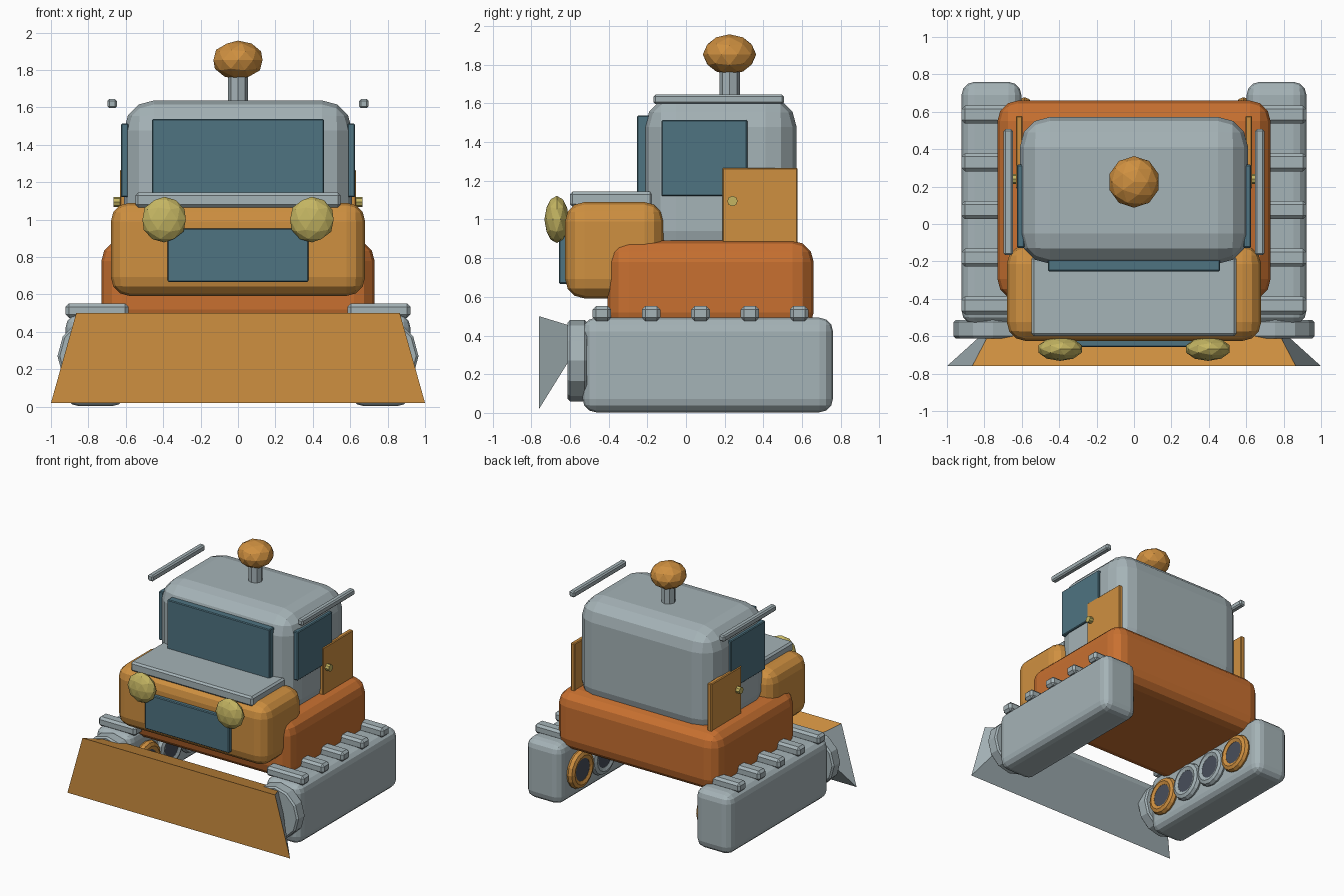
import bpy, bmesh
from math import radians
from mathutils import Matrix

cube = bpy.data.objects.get("Cube")
if cube:
    bpy.data.objects.remove(cube, do_unlink=True)


def material(name, rgb):
    """Flat colour from display values, stored as linear."""
    lin = [((c / 255 + 0.055) / 1.055) ** 2.4 for c in rgb] + [1]
    m = bpy.data.materials.new(name)
    m.use_nodes = True
    m.diffuse_color = lin
    m.node_tree.nodes["Principled BSDF"].inputs["Base Color"].default_value = lin
    return m


GREY = material("light grey", (165, 179, 183))
AMBER = material("amber", (207, 144, 64))
ORANGE = material("burnt orange", (200, 112, 48))
GLASS = material("blue glass", (78, 115, 129))
LAMP = material("lamp yellow", (196, 181, 98))
DARK = material("dark hub", (72, 78, 90))


def finish(name, bm, *mats):
    me = bpy.data.meshes.new(name)
    bmesh.ops.recalc_face_normals(bm, faces=bm.faces)
    bm.to_mesh(me)
    bm.free()
    for m in mats:
        me.materials.append(m)
    ob = bpy.data.objects.new(name, me)
    bpy.context.collection.objects.link(ob)


def box(name, x, y, z, mat, bevel=0.006, segments=1):
    """Rounded box from (min, max) ranges."""
    bm = bmesh.new()
    bmesh.ops.create_cube(bm, size=1)
    for v in bm.verts:
        v.co = [r[0] + (c + 0.5) * (r[1] - r[0]) for c, r in zip(v.co, (x, y, z))]
    bmesh.ops.bevel(bm, geom=bm.edges[:], offset=bevel, segments=segments,
                    profile=0.5, affect='EDGES')
    finish(name, bm, mat)


def cylinder(name, centre, radius, depth, axis, sides, mat, bevel=0):
    bm = bmesh.new()
    bmesh.ops.create_cone(bm, cap_ends=True, segments=sides, radius1=radius,
                          radius2=radius, depth=depth)
    if bevel:
        rims = [e for e in bm.edges if abs(e.verts[0].co.z - e.verts[1].co.z) < 1e-4]
        bmesh.ops.bevel(bm, geom=rims, offset=bevel, segments=1, affect='EDGES')
    turn = {'X': Matrix.Rotation(radians(90), 4, 'Y'),
            'Y': Matrix.Rotation(radians(90), 4, 'X'), 'Z': Matrix()}[axis]
    bm.transform(Matrix.Translation(centre) @ turn)
    finish(name, bm, mat)


def ball(name, centre, radii, mat):
    bm = bmesh.new()
    bmesh.ops.create_icosphere(bm, subdivisions=2, radius=1)
    bm.transform(Matrix.Translation(centre) @ Matrix.Diagonal((*radii, 1)))
    finish(name, bm, mat)


def both(s, a, b):
    """Mirrored x range for side s."""
    return sorted((s * a, s * b))


# Main body, hood and cab
box("body", (-0.73, 0.73), (-0.405, 0.66), (0.41, 0.89), ORANGE, 0.11, 3)
box("hood", (-0.68, 0.68), (-0.625, -0.115), (0.592, 1.09), AMBER, 0.1, 3)
box("hood_panel", (-0.548, 0.548), (-0.6, -0.172), (1.066, 1.144), GREY, 0.014)
box("grille", (-0.378, 0.378), (-0.657, -0.6), (0.667, 0.952), GLASS)
box("cab", (-0.61, 0.61), (-0.212, 0.572), (0.78, 1.637), GREY, 0.16, 3)
box("windshield", (-0.46, 0.46), (-0.253, -0.19), (1.1, 1.538), GLASS)

# Beacon on the roof
cylinder("beacon_post", (0, 0.225, 1.69), 0.053, 0.18, 'Z', 8, GREY)
ball("beacon", (0, 0.225, 1.853), (0.138, 0.138, 0.104), AMBER)

# Blade: tapered wedge, amber in front and on top, grey behind
bm = bmesh.new()
corners = [(1, -0.76, 0.02), (0.865, -0.76, 0.5), (0.745, -0.53, 0.43), (0.745, -0.53, 0.39)]
ends = [[bm.verts.new((s * x, y, z)) for x, y, z in corners] for s in (-1, 1)]
for end in ends:
    bm.faces.new(end)
for i in range(4):
    j = (i + 1) % 4
    bm.faces.new((ends[0][i], ends[0][j], ends[1][j], ends[1][i]))
bmesh.ops.recalc_face_normals(bm, faces=bm.faces)
for f in bm.faces:
    n = f.normal
    front_or_top = abs(n.x) < 0.1 and (n.y < -0.9 or n.z > 0.5)
    f.material_index = 0 if front_or_top else 1
finish("blade", bm, AMBER, GREY)

for s, side in ((1, "left"), (-1, "right")):
    # Tracks with cleats and front drum
    box(side + "_track", both(s, 0.602, 0.922), (-0.535, 0.76), (0.003, 0.492), GREY, 0.07, 3)
    for i in range(5):
        y = -0.435 + 0.255 * i
        box(f"{side}_cleat_{i + 1}", both(s, 0.585, 0.922), (y - 0.048, y + 0.048),
            (0.475, 0.552), GREY, 0.018)
    cylinder(side + "_drum", (s * 0.755, -0.562, 0.27), 0.21, 0.1, 'Y', 12, GREY, 0.012)

    # Road wheels on the inner face of the track
    for i in range(4):
        centre = (s * 0.585, -0.336 + 0.287 * i, 0.235)
        bpy.ops.mesh.primitive_torus_add(
            major_segments=16, minor_segments=8, major_radius=0.116, minor_radius=0.037,
            location=centre, rotation=(0, radians(90), 0))
        tyre = bpy.context.object
        tyre.name = f"{side}_wheel_ring_{i + 1}"
        tyre.data.materials.append(AMBER if i in (0, 3) else GREY)
        cylinder(f"{side}_wheel_hub_{i + 1}", centre, 0.1, 0.05, 'X', 16, DARK)

    # Cab side fittings
    box(side + "_window", both(s, 0.585, 0.626), (-0.127, 0.317), (1.12, 1.514), GLASS)
    box(side + "_door", both(s, 0.595, 0.632), (0.188, 0.577), (0.875, 1.267), AMBER)
    cylinder(side + "_door_handle", (s * 0.64, 0.24, 1.095), 0.027, 0.052, 'X', 8, LAMP)
    box(side + "_roof_rail", both(s, 0.648, 0.697), (-0.167, 0.507), (1.596, 1.645), GREY, 0.01)
    ball(side + "_headlight", (s * 0.395, -0.668, 1.0), (0.122, 0.064, 0.122), LAMP)
